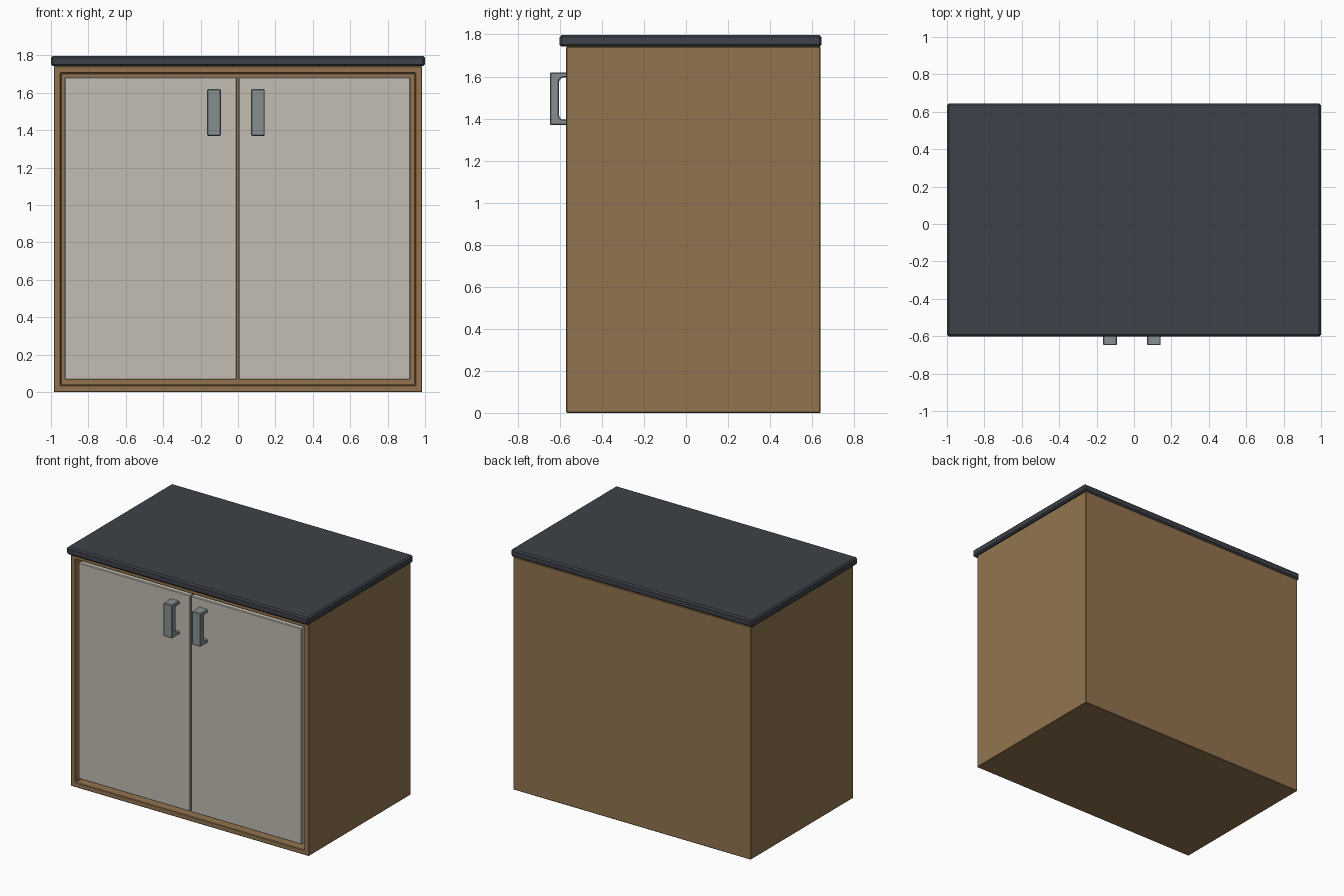
import bpy
import bmesh
from mathutils import Vector

cube = bpy.data.objects.get("Cube")
if cube:
    bpy.data.objects.remove(cube, do_unlink=True)


def material(name, rgb):
    mat = bpy.data.materials.new(name)
    mat.use_nodes = True
    mat.diffuse_color = (*rgb, 1)
    mat.node_tree.nodes["Principled BSDF"].inputs["Base Color"].default_value = (*rgb, 1)
    return mat


wood = material("brown wood", (0.29, 0.175, 0.08))
cream = material("pale grey door", (0.54, 0.51, 0.45))
slate = material("dark slate", (0.047, 0.053, 0.065))
metal = material("grey metal", (0.25, 0.28, 0.29))


def finish(bm, name, mat, bevel):
    bmesh.ops.recalc_face_normals(bm, faces=bm.faces[:])
    mesh = bpy.data.meshes.new(name)
    bm.to_mesh(mesh)
    bm.free()
    mesh.materials.append(mat)
    obj = bpy.data.objects.new(name, mesh)
    bpy.context.collection.objects.link(obj)
    mod = obj.modifiers.new("soft edges", "BEVEL")
    mod.width = bevel
    mod.segments = 1
    return obj


def box_mesh(low, high):
    low, high = Vector(low), Vector(high)
    bm = bmesh.new()
    bmesh.ops.create_cube(bm, size=1)
    bmesh.ops.scale(bm, vec=high - low, verts=bm.verts)
    bmesh.ops.translate(bm, vec=(low + high) / 2, verts=bm.verts)
    return bm


# Cabinet body: box hollowed from the front, leaving a frame
bm = box_mesh((-0.985, -0.57, 0), (0.985, 0.64, 1.742))
front = min(bm.faces, key=lambda f: f.calc_center_median().y)
bmesh.ops.inset_region(bm, faces=[front], thickness=0.053)
cavity = bmesh.ops.extrude_face_region(bm, geom=[front])
bmesh.ops.translate(bm, vec=(0, 1.15, 0),
                    verts=[v for v in cavity["geom"] if isinstance(v, bmesh.types.BMVert)])
if front.is_valid:
    bmesh.ops.delete(bm, geom=[front], context="FACES_ONLY")
finish(bm, "cabinet_body", wood, 0.004)

# Worktop overhanging the front and sides
finish(box_mesh((-1, -0.602, 1.742), (1, 0.645, 1.797)), "worktop", slate, 0.01)

# Pair of doors set just behind the frame
for name, x0, x1 in (("right_door", -0.928, -0.005), ("left_door", 0.003, 0.922)):
    finish(box_mesh((x0, -0.562, 0.066), (x1, -0.522, 1.684)), name, cream, 0.005)


# Bracket handles: C-shaped side profile extruded across the width
def handle(name, x0, x1):
    outline = [(-0.555, 1.37), (-0.648, 1.37), (-0.648, 1.62), (-0.555, 1.62),
               (-0.555, 1.595), (-0.59, 1.595), (-0.603, 1.582),
               (-0.603, 1.408), (-0.59, 1.395), (-0.555, 1.395)]
    bm = bmesh.new()
    face = bm.faces.new([bm.verts.new((x0, y, z)) for y, z in outline])
    side = bmesh.ops.extrude_face_region(bm, geom=[face])
    bmesh.ops.translate(bm, vec=(x1 - x0, 0, 0),
                        verts=[v for v in side["geom"] if isinstance(v, bmesh.types.BMVert)])
    finish(bm, name, metal, 0.005)


handle("right_handle", -0.165, -0.092)
handle("left_handle", 0.07, 0.143)
